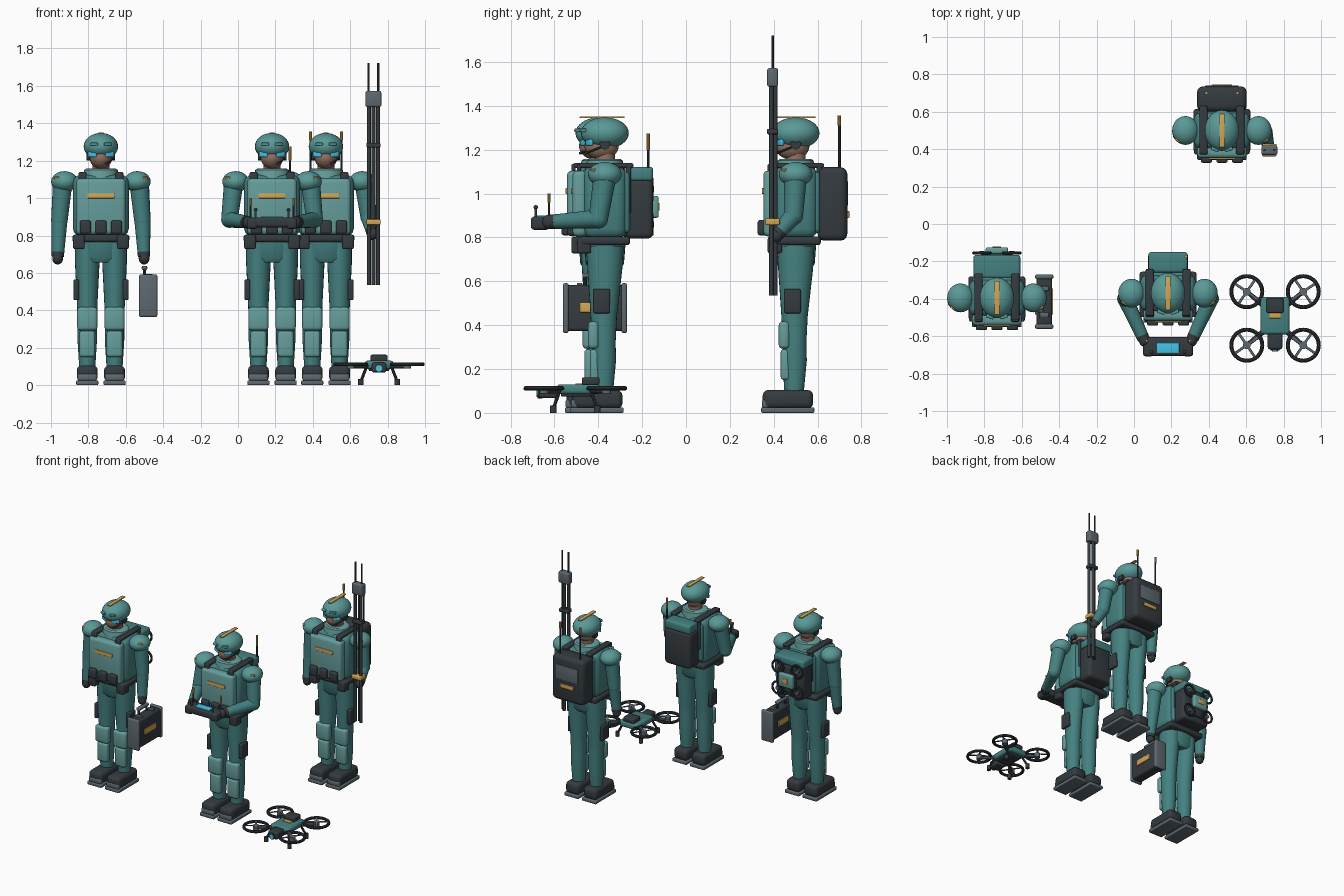
import bpy, bmesh, math
from mathutils import Vector, Matrix, Euler

if "Cube" in bpy.data.objects:
    bpy.data.objects.remove(bpy.data.objects["Cube"])

COL = dict(teal=(.06, .22, .22), light=(.13, .34, .33), helmet=(.10, .32, .31), dark=(.035, .043, .05),
           grey=(.11, .14, .16), orange=(.65, .38, .09), cyan=(.06, .55, .8), skin=(.3, .17, .12))
MAT = {}
for k, c in COL.items():
    MAT[k] = bpy.data.materials.new(k)
    MAT[k].diffuse_color = (*c, 1)
ORG = Vector((0, 0, 0))   # origin of the figure being built
TAG = ""                  # name prefix of the figure being built


def finish(bm, name, col):
    bmesh.ops.recalc_face_normals(bm, faces=bm.faces)
    me = bpy.data.meshes.new(TAG + name)
    bm.to_mesh(me)
    bm.free()
    me.shade_smooth()
    me.set_sharp_from_angle(angle=math.radians(35))
    me.materials.append(MAT[col])
    ob = bpy.data.objects.new(TAG + name, me)
    ob.location = ORG
    bpy.context.collection.objects.link(ob)
    return ob


def box(name, col, c, s, bev=.006, rot=(0, 0, 0), top=1):
    bm = bmesh.new()
    bmesh.ops.create_cube(bm, size=1)
    for v in bm.verts:
        k = top if v.co.z > 0 else 1
        v.co = Vector((v.co.x * s[0] * k, v.co.y * s[1] * k, v.co.z * s[2]))
    if bev:
        bmesh.ops.bevel(bm, geom=bm.edges[:], offset=min(bev, min(s) * .45), segments=3, profile=.5, affect='EDGES')
    bm.transform(Matrix.Translation(c) @ Euler(rot).to_matrix().to_4x4())
    return finish(bm, name, col)


def ball(name, col, c, r):
    bm = bmesh.new()
    bmesh.ops.create_uvsphere(bm, u_segments=28, v_segments=16, radius=1)
    bm.transform(Matrix.Translation(c) @ Matrix.Diagonal((*r, 1)))
    return finish(bm, name, col)


def rod(name, col, a, b, r0, r1=None, seg=16):
    a, b = Vector(a), Vector(b)
    d = b - a
    bm = bmesh.new()
    bmesh.ops.create_cone(bm, cap_ends=True, segments=seg, radius1=r0, radius2=r0 if r1 is None else r1, depth=d.length)
    bm.transform(Matrix.Translation((a + b) / 2) @ Vector((0, 0, 1)).rotation_difference(d).to_matrix().to_4x4())
    return finish(bm, name, col)


def loft(name, col, rings, seg=24):
    # stacked horizontal ellipses: (x, y, z, rx, ry)
    bm = bmesh.new()
    loops = [[bm.verts.new((x + rx * math.cos(t * math.tau / seg), y + ry * math.sin(t * math.tau / seg), z))
              for t in range(seg)] for x, y, z, rx, ry in rings]
    for p, q in zip(loops, loops[1:]):
        for i in range(seg):
            bm.faces.new((p[i], p[i - 1], q[i - 1], q[i]))
    bm.faces.new(loops[0])
    bm.faces.new(loops[-1])
    return finish(bm, name, col)


def torus(name, col, c, R, r, rot=(0, 0, 0), n=32, m=10):
    bm = bmesh.new()
    g = [[bm.verts.new(((R + r * math.cos(j * math.tau / m)) * math.cos(i * math.tau / n),
                        (R + r * math.cos(j * math.tau / m)) * math.sin(i * math.tau / n),
                        r * math.sin(j * math.tau / m))) for j in range(m)] for i in range(n)]
    for i in range(n):
        for j in range(m):
            bm.faces.new((g[i - 1][j - 1], g[i][j - 1], g[i][j], g[i - 1][j]))
    bm.transform(Matrix.Translation(c) @ Euler(rot).to_matrix().to_4x4())
    return finish(bm, name, col)


def arm(s, elbow, wrist):
    # upper arm, elbow, forearm, glove; s is the side
    e, w = Vector((s * elbow[0], *elbow[1:])), Vector((s * wrist[0], *wrist[1:]))
    d = (w - e).normalized()
    rod("upper_arm", "teal", (s * .205, 0, 1.08), e, .052, .044, 20)
    ball("elbow", "teal", e, (.044,) * 3)
    rod("forearm", "teal", e, w, .043, .033, 20)
    rod("glove_cuff", "dark", w - d * .012, w + d * .012, .034, .033, 20)
    ball("hand", "dark", w + d * .022, (.029, .031, .033))


def figure(tag, loc, arms):
    global ORG, TAG
    ORG, TAG = Vector((*loc, 0)), tag + "_"
    for s in (-1, 1):
        # legs, boots and pads
        x = s * .073
        loft("leg", "teal", [(x, 0, .76, .066, .085), (x, 0, .66, .066, .08), (x, -.005, .44, .055, .06),
                             (x, -.005, .32, .052, .054), (x, -.005, .24, .052, .056), (x, -.007, .08, .042, .043)])
        box("boot", "dark", (x, -.035, .062), (.112, .23, .085), .025)
        box("boot_sole", "grey", (x, -.036, .0125), (.118, .242, .025), .006)
        box("toe_cap", "grey", (x, -.137, .042), (.104, .035, .04), .012)
        box("knee_pad", "light", (x, -.052, .355), (.108, .05, .125), .018)
        box("shin_guard", "light", (x, -.046, .22), (.085, .045, .14), .015)
        box("thigh_pouch", "dark", (s * .132, -.015, .51), (.03, .077, .112), .008)
        box("hip_pouch", "dark", (s * .118, -.095, .765), (.062, .065, .075), .01)
        # shoulder, patch and strap
        ball("shoulder_pad", "helmet", (s * .195, 0, 1.088), (.071, .077, .056))
        box("shoulder_patch", "orange", (s * .235, -.052, 1.105), (.03, .012, .018), .003, (.3, 0, s * .6))
        box("strap_top", "dark", (s * .098, .005, 1.128), (.044, .25, .022), .008)
        box("strap_front", "dark", (s * .098, -.118, 1.10), (.044, .02, .07), .008)
        box("strap_back", "dark", (s * .098, .108, 1.02), (.044, .024, .22), .008)
        arm(s, *arms[s])
        # helmet fittings
        box("goggle_lens", "cyan", (s * .046, -.071, 1.234), (.052, .016, .03), .006, (0, 0, s * .5))
        box("helmet_mount", "helmet", (s * .036, -.098, 1.288), (.042, .025, .016), .005, (0, 0, s * .3))
        rod("earpiece", "dark", (s * .055, .0, 1.225), (s * .076, .0, 1.225), .024)
    rod("mic_boom", "dark", (.07, -.01, 1.215), (.035, -.085, 1.185), .005, seg=8)
    ball("mic", "dark", (.033, -.086, 1.185), (.009, .007, .007))
    # head
    ball("head", "skin", (0, -.015, 1.218), (.06, .078, .064))
    rod("neck", "skin", (0, 0, 1.1), (0, 0, 1.2), .046)
    loft("collar", "light", [(0, 0, 1.10, .098, .09), (0, 0, 1.15, .09, .082), (0, 0, 1.158, .078, .072)])
    ball("helmet", "helmet", (0, .0, 1.276), (.092, .109, .072))
    box("helmet_stripe", "orange", (0, 0, 1.348), (.028, .18, .007), .002)
    # torso, vest and belt
    box("torso", "teal", (0, 0, .96), (.30, .20, .33), .045)
    box("vest_front", "light", (0, -.115, .955), (.265, .065, .30), .022)
    box("vest_back", "teal", (0, .09, .96), (.26, .05, .28), .02)
    box("chest_stripe", "orange", (0, -.149, 1.012), (.145, .01, .026), .003)
    for x in (-.083, 0, .083):
        box("vest_pouch", "dark", (x, -.152, .845), (.06, .042, .07), .01)
    box("belt", "dark", (0, 0, .785), (.305, .23, .04), .014)
    loft("pelvis", "teal", [(0, 0, .655, .11, .07), (0, 0, .68, .138, .087), (0, 0, .78, .138, .095)], 32)


down = ((.222, -.005, .88), (.23, -.02, .70))

# soldier carrying a case and a stowed drone
figure("carrier", (-.733, -.395), {-1: down, 1: down})
box("backpack", "dark", (0, .16, .935), (.23, .11, .27), .02)
box("backpack_lid", "teal", (0, .168, 1.07), (.25, .125, .06), .015)
box("stowed_frame", "dark", (0, .225, .94), (.12, .025, .2), .008)
for s in (-1, 1):
    for z in (.86, 1.02):
        torus("stowed_rotor_ring", "dark", (s * .08, .24, z), .045, .008, (math.pi / 2, 0, 0))
        rod("stowed_rotor_motor", "grey", (s * .08, .232, z), (s * .08, .25, z), .014)
        rod("stowed_arm", "dark", (0, .237, .94), (s * .08, .237, z), .009, seg=10)
box("stowed_drone_body", "light", (0, .253, .94), (.12, .035, .10), .01)
box("stowed_drone_tag", "orange", (0, .272, .94), (.045, .006, .035), .002)
cx, cy = .253, -.02
box("case_body", "dark", (cx, cy, .478), (.085, .285, .21), .015)
for s in (-1, 1):
    box("case_rim", "grey", (cx, cy + s * .133, .478), (.098, .026, .228), .01)
    rod("case_handle_post", "dark", (cx - .02, cy + s * .045, .58), (cx - .02, cy + s * .045, .63), .008, seg=10)
    box("case_label", "orange", (cx + s * .044, cy, .48), (.008, .14, .042), .002)
    box("case_latch", "grey", (cx, cy + s * .07, .585), (.05, .025, .016), .004)
box("case_handle", "grey", (cx - .02, cy, .627), (.03, .115, .022), .008)

# soldier with the drone controller
bent = ((.228, -.03, .885), (.135, -.235, .872))
figure("pilot", (.182, -.37), {-1: bent, 1: bent})
box("backpack", "dark", (0, .158, .93), (.215, .125, .27), .025)
box("backpack_lid", "teal", (0, .165, 1.09), (.21, .11, .065), .015)
rod("pack_antenna", "dark", (.096, .197, 1.08), (.096, .197, 1.27), .006, seg=10)
rod("antenna_tip", "orange", (.096, .197, 1.2), (.096, .197, 1.275), .008, seg=10)
box("controller", "dark", (0, -.285, .87), (.265, .10, .052), .014)
box("controller_screen", "cyan", (0, -.292, .897), (.12, .055, .008), .002)
for s in (-1, 1):
    box("controller_grip", "dark", (s * .105, -.295, .865), (.058, .085, .06), .015)
    rod("controller_stick", "grey", (s * .088, -.315, .89), (s * .088, -.315, .935), .006, seg=10)
    ball("stick_knob", "dark", (s * .088, -.315, .938), (.01,) * 3)
    rod("controller_antenna", "dark", (s * .115, -.255, .89), (s * .115, -.255, .995), .005, seg=10)
    rod("controller_antenna_tip", "orange", (s * .115, -.255, .96), (s * .115, -.255, 1.0), .007, seg=10)

# soldier with the radio pack and the antenna mast
figure("signaller", (.47, .50), {-1: down, 1: ((.228, -.01, .9), (.246, -.075, .825))})
box("radio_pack", "dark", (0, .168, .953), (.265, .135, .335), .03)
box("radio_panel", "grey", (0, .235, 1.0), (.18, .01, .11), .004)
box("radio_stripe", "orange", (0, .239, .905), (.11, .012, .03), .003)
for s in (-1, 1):
    rod("radio_antenna", "dark", (s * .083, .2, 1.1), (s * .083, .2, 1.355), .006, seg=10)
    rod("radio_antenna_tip", "orange", (s * .083, .2, 1.31), (s * .083, .2, 1.357), .008, seg=10)
mx, my = .254, -.105
for dx, dy in ((-.024, -.006), (0, .012), (.024, -.006)):
    rod("mast_tube", "dark", (mx + dx, my + dy, .535), (mx + dx, my + dy, 1.5), .011, seg=12)
box("mast_head", "grey", (mx, my, 1.53), (.085, .05, .085), .01)
box("mast_collar", "dark", (mx, my, 1.283), (.076, .05, .025), .006)
box("mast_band", "orange", (mx, my, .872), (.078, .066, .03), .006)
for s in (-1, 1):
    rod("mast_whip", "dark", (mx + s * .026, my, 1.56), (mx + s * .026, my, 1.722), .006, seg=10)

# quadcopter on the ground
ORG, TAG = Vector((.754, -.505, 0)), "drone_"
box("body", "teal", (0, .015, .108), (.155, .2, .045), .015)
box("belly", "dark", (0, .01, .085), (.11, .15, .02), .006)
box("battery", "dark", (0, .07, .145), (.09, .08, .035), .008)
box("tag", "orange", (0, .018, .132), (.06, .035, .006), .002)
box("camera", "dark", (0, -.12, .095), (.078, .09, .055), .012)
rod("lens_ring", "dark", (0, -.15, .09), (0, -.172, .09), .024)
rod("lens", "cyan", (0, -.17, .09), (0, -.177, .09), .017)
for sx in (-1, 1):
    for sy in (-1, 1):
        x, y = sx * .151, sy * .143
        rod("arm", "dark", (sx * .05, sy * .06, .105), (x, y, .1), .016, .011, 12)
        rod("motor", "grey", (x, y, .088), (x, y, .122), .021)
        torus("rotor_guard", "dark", (x, y, .112), .083, .0105)
        for a in (.6, .6 + math.pi / 2):
            box("propeller", "grey", (x, y, .12), (.15, .014, .004), .001, (0, 0, a * sx * sy))
        rod("leg", "dark", (sx * .07, sy * .075, .09), (sx * .097, sy * .1, .02), .008, seg=10)
        rod("foot", "dark", (sx * .097, sy * .1, 0), (sx * .097, sy * .1, .034), .015)

for m in bpy.data.materials:
    if m.users and not m.is_grease_pencil:
        m.use_nodes = True
        m.node_tree.nodes["Principled BSDF"].inputs["Base Color"].default_value = m.diffuse_color
